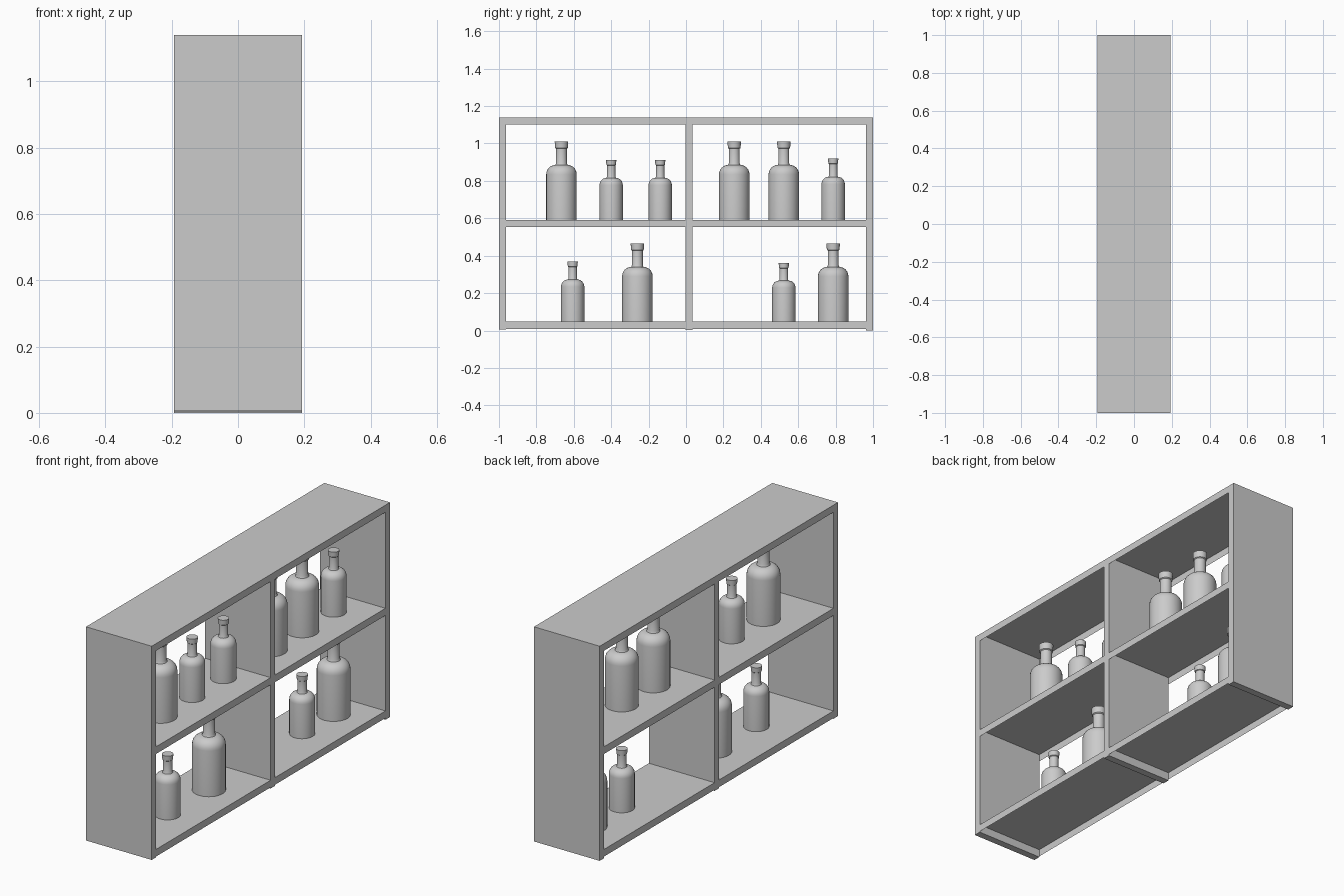
import bpy, bmesh, math
from mathutils import Matrix, Vector

cube = bpy.data.objects.get("Cube")
if cube:
    bpy.data.objects.remove(cube, do_unlink=True)

# Single plain grey for the whole model
grey = bpy.data.materials.new("plain_grey")
grey.use_nodes = True
grey.diffuse_color = (0.6, 0.6, 0.6, 1)
grey.node_tree.nodes["Principled BSDF"].inputs["Base Color"].default_value = (0.6, 0.6, 0.6, 1)

HALF_DEPTH = 0.193
HEIGHT = 1.14
BOARD = 0.038


def add_object(name, bm):
    mesh = bpy.data.meshes.new(name)
    bm.to_mesh(mesh)
    bm.free()
    mesh.materials.append(grey)
    obj = bpy.data.objects.new(name, mesh)
    bpy.context.collection.objects.link(obj)
    return obj


def board(name, y0, y1, z0, z1, hollow=False):
    """Full-depth board; a hollow one is open underneath."""
    bm = bmesh.new()
    size = Matrix.Diagonal((2 * HALF_DEPTH, y1 - y0, z1 - z0, 1))
    place = Matrix.Translation((0, (y0 + y1) / 2, (z0 + z1) / 2))
    bmesh.ops.create_cube(bm, size=1, matrix=place @ size)
    bm.normal_update()
    if hollow:
        under = [f for f in bm.faces if f.normal.z < -0.9]
        bmesh.ops.delete(bm, geom=under, context='FACES')
    return add_object(name, bm)


# Uprights
board("front_end_board", -1, -1 + BOARD, 0.005, HEIGHT)
board("back_end_board", 1 - BOARD, 1, 0, HEIGHT)
board("centre_divider", -0.002, 0.036, 0.003, HEIGHT)

# Horizontal boards, open underneath
LOWER, UPPER = 0.047, 0.592
for name, top in (("bottom_shelf", LOWER), ("middle_shelf", UPPER), ("top_board", HEIGHT)):
    board(name, -1, 1, top - BOARD, top, hollow=True)


# Bottle outline as radius, height: base, body, rounded shoulder, neck, lip
BODY, NECK = 0.0815, 0.029
outline = [(0, 0), (BODY, 0), (BODY, 0.243)]
for i in range(1, 7):
    a = i / 6 * math.pi / 2
    outline.append((NECK + 0.004 + (BODY - NECK - 0.004) * math.cos(a), 0.243 + 0.05 * math.sin(a)))
outline += [(NECK, 0.302), (NECK, 0.38), (0.034, 0.384), (0.036, 0.419), (0, 0.419)]


def bottle(name, y, z, width, height):
    bm = bmesh.new()
    verts = [bm.verts.new((r * width, 0, h * height)) for r, h in outline]
    edges = [bm.edges.new(pair) for pair in zip(verts, verts[1:])]
    bmesh.ops.spin(bm, geom=verts + edges, cent=(0, 0, 0), axis=(0, 0, 1),
                   angle=2 * math.pi, steps=32)
    bmesh.ops.remove_doubles(bm, verts=bm.verts[:], dist=0.0001)
    bmesh.ops.recalc_face_normals(bm, faces=bm.faces[:])
    obj = add_object(name, bm)
    obj.location = Vector((0.011, y, z))
    bpy.ops.object.select_all(action='DESELECT')
    bpy.context.view_layer.objects.active = obj
    obj.select_set(True)
    bpy.ops.object.shade_smooth_by_angle(angle=math.radians(35))


# Bottles: position along the shelf, shelf height, width and height scale
SMALL = 0.765
rows = {
    "upper": (UPPER, [(-0.666, 1, 1), (-0.4, SMALL, SMALL), (-0.138, SMALL, SMALL),
                      (0.258, 1, 1), (0.523, 1, 1), (0.787, SMALL, 0.785)]),
    "lower": (LOWER, [(-0.606, SMALL, 0.77), (-0.26, 1, 1),
                      (0.523, SMALL, 0.75), (0.787, 1, 1)]),
}
for row, (z, items) in rows.items():
    for n, (y, width, height) in enumerate(items, 1):
        size = "large" if width == 1 else "small"
        bottle(f"{row}_{size}_bottle_{n}", y, z, width, height)
